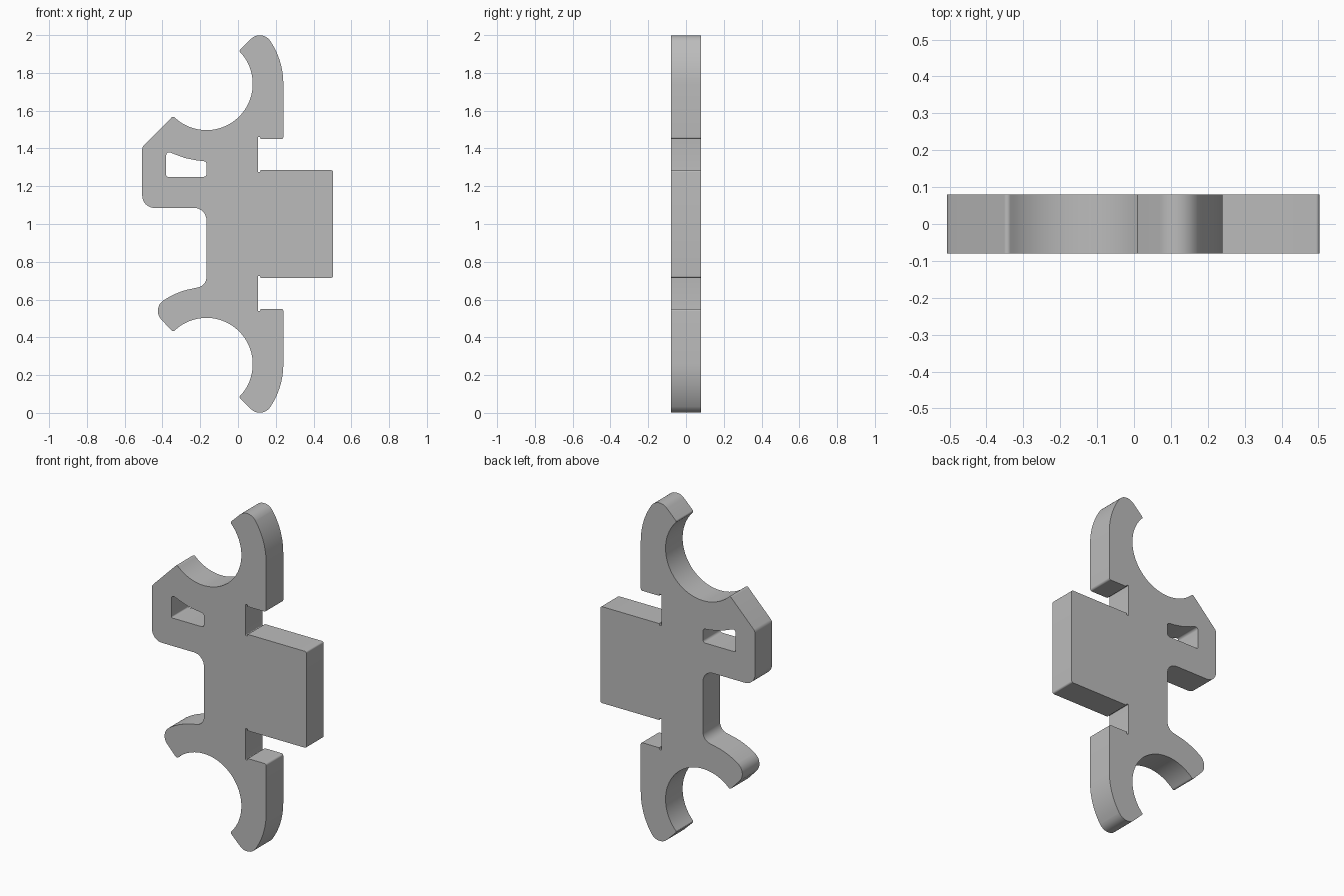
import bpy, bmesh
from math import cos, sin, tan, radians
from mathutils import Vector

if "Cube" in bpy.data.objects:
    bpy.data.objects.remove(bpy.data.objects["Cube"])

HALF = 0.08                      # half thickness of the plate
CX, CZ = -0.167, 1.742           # centre of the upper round clip
INNER, OUTER = 0.245, 0.407      # clip radii


def arc(cz, radius, start, end, count):
    """Points on a clip arc, with no extra rounding."""
    angles = [radians(start + (end - start) * i / count) for i in range(count + 1)]
    return [(CX + radius * cos(a), cz + radius * sin(a), 0) for a in angles]


def flip(points):
    """Mirror top to bottom, keeping the outline direction."""
    return [(x, 2 - z, r) for x, z, r in reversed(points)]


def rounded(corners, steps=8):
    """Turn (x, z, radius) corners into a filleted loop."""
    loop = []
    for i, (x, z, r) in enumerate(corners):
        p = Vector((x, z))
        if not r:
            loop.append(p)
            continue
        a = (Vector(corners[i - 1][:2]) - p).normalized()
        b = (Vector(corners[(i + 1) % len(corners)][:2]) - p).normalized()
        half = a.angle(b) / 2
        middle = p + (a + b).normalized() * r / sin(half)
        first = p + a * r / tan(half) - middle
        last = p + b * r / tan(half) - middle
        for k in range(steps + 1):
            d = first.slerp(last, k / steps) if hasattr(first, "slerp") else first.lerp(last, k / steps)
            loop.append(middle + d.normalized() * r)
    return loop


# Right edge: tongue, slot with relieved corners, outer clip arm and its tip
arm = [(0.503, 1.285, 0.01), (0.12, 1.285, 0), (0.117, 1.275, 0.004),
       (0.105, 1.275, 0.004), (0.105, 1.46, 0.004), (0.117, 1.46, 0.004),
       (0.12, 1.449, 0), (0.24, 1.449, 0.012)]
arm += arc(CZ, OUTER, 0, 34, 10)
arm += [(0.125, CZ + 0.293, 0.066), (0.008, 1.92, 0.01)]
arm += arc(CZ, INNER, 44, -131, 40)
arm += [(-0.344, 1.572, 0.012)]

# Left edge: lever block, waist and short lower jaw
left = [(-0.507, 1.407, 0.03), (-0.507, 1.085, 0.065),
        (-0.167, 1.085, 0.065), (-0.167, 0.674, 0.055)]
left += arc(2 - CZ, OUTER, 105, 124, 6)
left += [(CX - 0.292, 2 - CZ + 0.293, 0.066)]

outline = rounded(arm + left + flip(arm))
window = rounded([(-0.38, 1.25, 0.008), (-0.167, 1.25, 0.015), (-0.167, 1.331, 0.015),
                  (-0.22, 1.337, 0), (-0.28, 1.349, 0), (-0.33, 1.367, 0),
                  (-0.38, 1.387, 0.015)])

# Fill the outline around the window, then extrude to thickness
bm = bmesh.new()
edges = []
for loop in (outline, window):
    verts = [bm.verts.new((p.x, -HALF, p.y)) for p in loop]
    edges += [bm.edges.new((verts[i - 1], verts[i])) for i in range(len(verts))]
bmesh.ops.triangle_fill(bm, edges=edges, use_beauty=True, normal=(0, -1, 0))
result = bmesh.ops.extrude_face_region(bm, geom=bm.faces[:], use_keep_orig=True)
moved = [g for g in result["geom"] if isinstance(g, bmesh.types.BMVert)]
bmesh.ops.translate(bm, verts=moved, vec=(0, 2 * HALF, 0))
bmesh.ops.recalc_face_normals(bm, faces=bm.faces[:])
mesh = bpy.data.meshes.new("clip_plate")
bm.to_mesh(mesh)
bm.free()

plate = bpy.data.objects.new("clip_plate", mesh)
bpy.context.collection.objects.link(plate)

# Plain grey material
grey = bpy.data.materials.new("plain_grey")
grey.use_nodes = True
grey.diffuse_color = (0.5, 0.5, 0.5, 1)
grey.node_tree.nodes["Principled BSDF"].inputs["Base Color"].default_value = (0.5, 0.5, 0.5, 1)
mesh.materials.append(grey)

# Smooth arcs, crisp rims
bpy.ops.object.select_all(action="DESELECT")
plate.select_set(True)
bpy.context.view_layer.objects.active = plate
bpy.ops.object.shade_smooth_by_angle(angle=radians(30))
